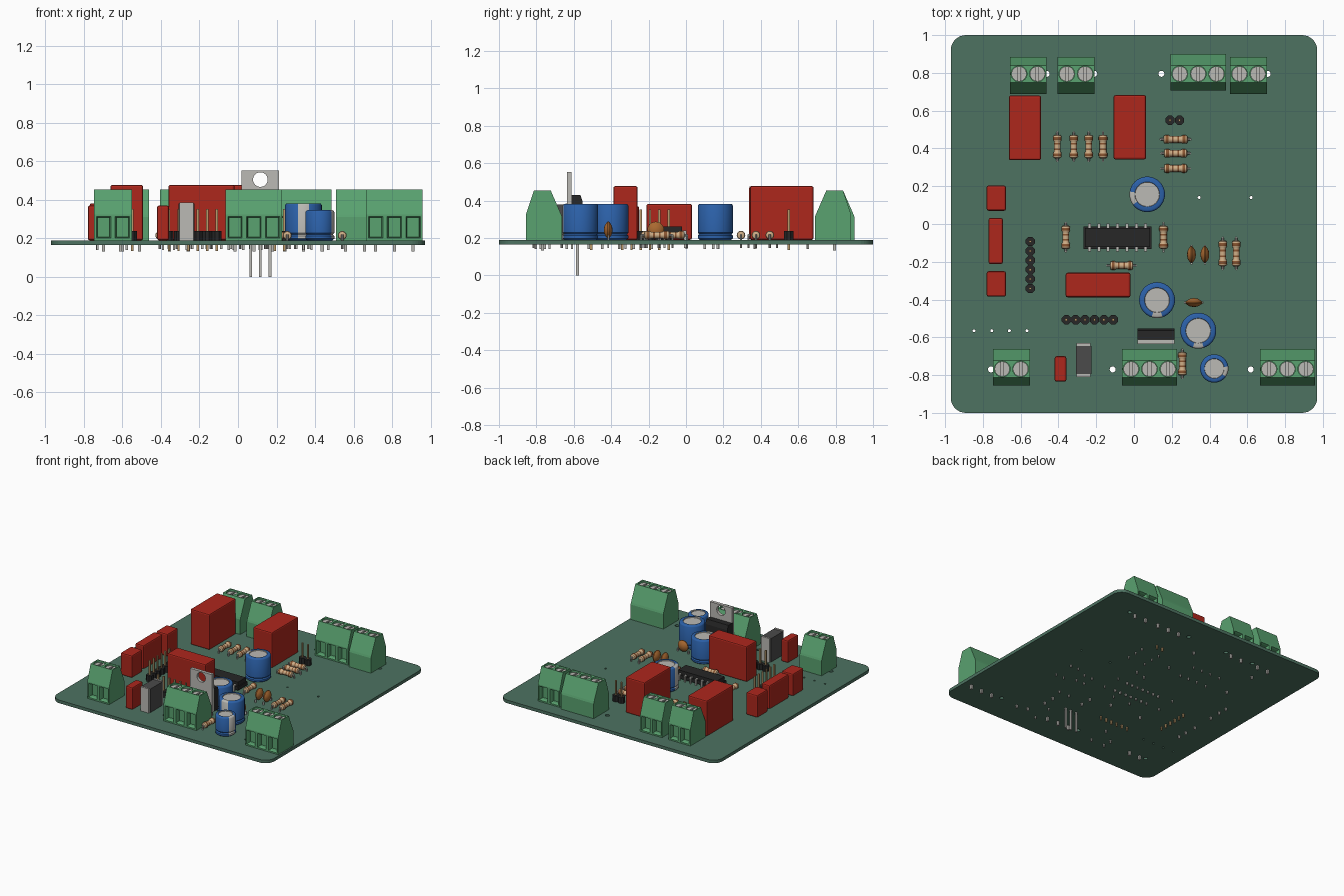
import bpy, bmesh
from math import sin, cos, pi, radians
from mathutils import Matrix, Vector

if "Cube" in bpy.data.objects:
    bpy.data.objects.remove(bpy.data.objects["Cube"])

Z = 0.19  # top of the board


def mat(name, *c):
    m = bpy.data.materials.new(name)
    m.diffuse_color = (*c, 1)
    m.use_nodes = True
    m.node_tree.nodes["Principled BSDF"].inputs["Base Color"].default_value = m.diffuse_color
    return m


BOARD = mat("board_green", 0.075, 0.17, 0.12)
GREEN = mat("terminal_green", 0.1, 0.36, 0.16)
RED = mat("film_red", 0.42, 0.02, 0.012)
BLUE = mat("sleeve_blue", 0.025, 0.12, 0.4)
BLACK = mat("black_plastic", 0.02, 0.02, 0.02)
DARK = mat("dark_grey", 0.07, 0.07, 0.07)
METAL = mat("metal", 0.5, 0.49, 0.46)
TAN = mat("resistor_tan", 0.62, 0.42, 0.24)
BROWN = mat("band_brown", 0.25, 0.09, 0.03)
ORANGE = mat("ceramic_orange", 0.4, 0.14, 0.03)
GOLD = mat("pin_gold", 0.5, 0.33, 0.15)


def box(bm, x0, x1, y0, y1, z0, z1, mi=0):
    prism(bm, [(x0, y0), (x1, y0), (x1, y1), (x0, y1)], z0, z1, mi)


def prism(bm, pts, z0, z1, mi=0, mx=Matrix()):
    lo = [bm.verts.new(mx @ Vector((x, y, z0))) for x, y in pts]
    hi = [bm.verts.new(mx @ Vector((x, y, z1))) for x, y in pts]
    n = len(pts)
    fs = [bm.faces.new(lo[::-1]), bm.faces.new(hi)]
    fs += [bm.faces.new((lo[i], lo[(i + 1) % n], hi[(i + 1) % n], hi[i])) for i in range(n)]
    for f in fs:
        f.material_index = mi


def arc(x, y, r, a0=0, a1=360, n=24):
    full = a1 - a0 == 360
    k = n if full else n + 1
    return [(x + r * cos(radians(a0 + (a1 - a0) * i / n)),
             y + r * sin(radians(a0 + (a1 - a0) * i / n))) for i in range(k)]


def lathe(bm, prof, mx, n=24, pick=lambda band, a: 0):
    rings = [[bm.verts.new(mx @ Vector((r * cos(2 * pi * i / n), r * sin(2 * pi * i / n), t)))
              for i in range(n)] for r, t in prof]
    bm.faces.new(rings[0][::-1])
    bm.faces.new(rings[-1]).material_index = pick(len(prof), 0)
    for j in range(len(prof) - 1):
        for i in range(n):
            k = (i + 1) % n
            f = bm.faces.new((rings[j][i], rings[j][k], rings[j + 1][k], rings[j + 1][i]))
            f.material_index = pick(j, 360 * (i + 0.5) / n)


def pin(bm, x, y, z0, z1, mi=0, w=0.012):
    box(bm, x - w / 2, x + w / 2, y - w / 2, y + w / 2, z0, z1, mi)


def finish(bm, name, mats, smooth=False, bevel=0, cut=None):
    bmesh.ops.recalc_face_normals(bm, faces=bm.faces)
    me = bpy.data.meshes.new(name)
    bm.to_mesh(me)
    ob = bpy.data.objects.new(name, me)
    bpy.context.collection.objects.link(ob)
    for m in mats:
        me.materials.append(m)
    if bevel:
        b = ob.modifiers.new("bevel", 'BEVEL')
        b.width, b.segments = bevel, 2
    if cut:
        cutter = finish(cut, name + "_cutter", mats[:1])
        b = ob.modifiers.new("holes", 'BOOLEAN')
        b.operation, b.solver, b.object = 'DIFFERENCE', 'EXACT', cutter
        dg = bpy.context.evaluated_depsgraph_get()
        me = bpy.data.meshes.new_from_object(ob.evaluated_get(dg))
        ob.modifiers.clear()
        ob.data = me
        bpy.data.objects.remove(cutter)
    if smooth:
        me.polygons.foreach_set("use_smooth", [True] * len(me.polygons))
        me.set_sharp_from_angle(angle=radians(35))
    return ob


# Board with rounded corners and drilled holes
bm, cut = bmesh.new(), bmesh.new()
outline = []
for x, y, a in ((.89, .92, 0), (-.89, .92, 90), (-.89, -.92, 180), (.89, -.92, 270)):
    outline += arc(x, y, 0.08, a, a + 90, 8)
prism(bm, outline, 0.165, Z)
holes = [(x, .795, .016) for x in (-.462, -.21, .145, .708)]
holes += [(x, -.77, .016) for x in (-.757, -.113, .618)]
holes += [(x, -.565, .008) for x in (-.847, -.753, -.66, -.567)]
holes += [(x, .14, .008) for x in (.345, .62)]
for x, y, r in holes:
    prism(cut, arc(x, y, r, n=16), 0.1, 0.3)
finish(bm, "circuit_board", [BOARD], cut=cut)


# Screw terminals: profile swept across the ways, wire openings, screw wells
def terminal(idx, xc, yc, ways, s):
    p = 0.0975
    xs = [xc + p * (i - ways / 2) for i in range(ways + 1)]
    prof = [(-.096, Z), (-.096, .325), (-.053, .453), (.037, .453), (.093, .325), (.098, .31), (.098, Z)]
    bm, cut, sc = bmesh.new(), bmesh.new(), bmesh.new()
    rows = [[bm.verts.new((x, yc + s * y, z)) for y, z in prof] for x in xs]
    fronts, n = [], len(prof)
    for a, b in zip(rows, rows[1:]):
        for j in range(n):
            f = bm.faces.new((a[j], b[j], b[(j + 1) % n], a[(j + 1) % n]))
            if j == 0:
                fronts.append(f)
    bm.faces.new(rows[0])
    bm.faces.new(rows[-1])
    bmesh.ops.recalc_face_normals(bm, faces=bm.faces)
    bmesh.ops.inset_individual(bm, faces=fronts, thickness=0.016, depth=0)
    bmesh.ops.inset_individual(bm, faces=fronts, thickness=0.008, depth=-0.015)
    bmesh.ops.inset_individual(bm, faces=fronts, thickness=0.001, depth=-0.025)
    sy = yc - s * 0.01
    sy += s * 0.002
    for x in (a + p / 2 for a in xs[:-1]):
        prism(cut, arc(x, sy, .042), .39, .5)
        prism(sc, arc(x, sy, .04), .385, .425)
        prism(sc, arc(x, sy, .04, -80, 80, 12), .425, .44)
        prism(sc, arc(x, sy, .04, 100, 260, 12), .425, .44)
        pin(sc, x, sy, .132, Z, 0, .016)
    finish(bm, f"terminal_block_{idx}", [GREEN], cut=cut)
    finish(sc, f"terminal_screws_{idx}", [METAL])


for i, t in enumerate([(-.56, .787, 2, -1), (-.307, .787, 2, -1), (.34, .803, 3, 1), (.607, .787, 2, -1),
                       (-.649, -.76, 2, 1), (.082, -.76, 3, 1), (.812, -.76, 3, 1)]):
    terminal(i + 1, *t)

# Red box film capacitors
for i, (x0, x1, y0, y1, h) in enumerate([
        (-.663, -.492, .338, .68, .477), (-.108, .064, .342, .682, .477), (-.362, -.018, -.388, -.258, .477),
        (-.78, -.678, .07, .204, .37), (-.77, -.694, -.212, .032, .382), (-.78, -.678, -.385, -.25, .37),
        (-.42, -.358, -.835, -.7, .37)]):
    bm = bmesh.new()
    box(bm, x0, x1, y0, y1, Z, h)
    finish(bm, f"film_capacitor_{i + 1}", [RED], bevel=0.01)
    bm = bmesh.new()
    xc, yc = (x0 + x1) / 2, (y0 + y1) / 2
    for s in (-1, 1):
        if x1 - x0 > y1 - y0:
            pin(bm, xc + s * ((x1 - x0) / 2 - .03), yc, .14, Z)
        else:
            pin(bm, xc, yc + s * ((y1 - y0) / 2 - .03), .14, Z)
    finish(bm, f"film_capacitor_leads_{i + 1}", [METAL])

# Electrolytic capacitors: blue sleeve, grey top and polarity stripe
for i, (x, y, r, h, ang) in enumerate([(.07, .157, .094, .382, 195), (.122, -.403, .095, .382, 270),
                                       (.34, -.565, .095, .382, 270), (.425, -.765, .075, .346, 345)]):
    def pick(j, a):
        stripe = abs((a - ang + 180) % 360 - 180) < 22
        return 1 if j >= 8 or (stripe and j > 0) else 0
    bm = bmesh.new()
    lathe(bm, [(r - .01, Z), (r, Z + .008), (r, Z + .022), (r - .007, Z + .03), (r, Z + .038),
               (r, h - .01), (r - .004, h - .003), (r - .01, h), (r * .7, h), (r * .68, h - .006)],
          Matrix.Translation((x, y, 0)), 40, pick)
    for s in (-1, 1):
        d = radians(ang)
        pin(bm, x + s * .045 * cos(d), y + s * .045 * sin(d), .14, Z + .01, 1)
    finish(bm, f"electrolytic_capacitor_{i + 1}", [BLUE, METAL], smooth=True)

# Resistors: dumbbell body with bands and bent leads
R = [(x, .41, 1, 1) for x in (-.406, -.319, -.24, -.164)]
R += [(-.361, -.07, 1, 1), (.156, -.07, 1, 1), (.256, -.74, 1, 1), (.47, -.156, 1, 1.1), (.541, -.156, 1, 1.1)]
R += [(.22, .448, 0, 1.05), (.22, .374, 0, 1), (.22, .294, 0, 1), (-.066, -.22, 0, 1)]
for i, (x, y, vert, k) in enumerate(R):
    mx = Matrix.Translation((x, y, .215)) @ Matrix.Rotation(pi / 2 * vert, 4, 'Z') @ Matrix.Rotation(pi / 2, 4, 'Y')
    half = [(.012, .062), (.02, .058), (.023, .05), (.023, .036), (.018, .028), (.018, .018), (.018, .01)]
    prof = [(r, -t * k) for r, t in half] + [(r, t * k) for r, t in half[::-1]]
    bm = bmesh.new()
    lathe(bm, prof, mx, 16, lambda j, a: 1 if j in (2, 5, 7, 10) else 0)
    e = .076 * k
    lathe(bm, [(.006, -e), (.006, e)], mx, 8, lambda j, a: 2)
    for s in (-1, 1):
        px, py = (x, y + s * e) if vert else (x + s * e, y)
        prism(bm, arc(px, py, .006, n=8), .145, .219, 2)
    finish(bm, f"resistor_{i + 1}", [TAN, BROWN, METAL], smooth=True)

# Ceramic disc capacitors
for i, (x, y, vert) in enumerate([(.304, -.162, 1), (.375, -.162, 1), (.317, -.416, 0)]):
    bm = bmesh.new()
    mx = Matrix.Translation((x, y, .242)) @ Matrix.Rotation(pi / 2 * vert, 4, 'Z') @ Matrix.Rotation(pi / 2, 4, 'X')
    lathe(bm, [(.006, -.023), (.022, -.02), (.037, -.011), (.045, -.003), (.045, .003),
               (.037, .011), (.022, .02), (.006, .023)], mx, 24)
    for s in (-1, 1):
        px, py = (x, y + s * .047) if vert else (x + s * .047, y)
        pin(bm, px, py, .145, .215, 1, .01)
    finish(bm, f"ceramic_capacitor_{i + 1}", [ORANGE, METAL], smooth=True)

# Dual in-line chip in its socket
bm = bmesh.new()
cx, cy = -.087, -.072
box(bm, cx - .18, cx + .18, cy - .06, cy + .06, .2, .228)
box(bm, cx - .172, cx + .172, cy - .05, cy + .05, .228, .262)
for i in range(-3, 4):
    for s in (-1, 1):
        x = cx + i * .0497
        pin(bm, x, cy + s * .068, .145, .235, 1, .012)
        box(bm, x - .008, x + .008, cy + s * .06 - .014, cy + s * .06 + .014, .232, .24, 1)
finish(bm, "integrated_circuit", [BLACK, METAL])

# Voltage regulator with drilled tab and long legs
bm, cut = bmesh.new(), bmesh.new()
x0, x1, xc = .018, .214, .116
box(bm, x0, x1, -.636, -.611, .246, .552)
prism(cut, arc(xc, -.505, .038), -1, 1, 0, Matrix.Rotation(-pi / 2, 4, 'X') @ Matrix.Scale(1, 4))
for v in cut.verts:
    v.co.z = abs(v.co.z)
finish(bm, "regulator_tab", [METAL], cut=cut)
bm = bmesh.new()
body = [(-.625, .246), (-.557, .246), (-.553, .25), (-.553, .395), (-.565, .43), (-.625, .43)]
lo, hi = ([bm.verts.new((x, y, z)) for y, z in body] for x in (x0, x1))
bm.faces.new(lo)
bm.faces.new(hi)
for j in range(6):
    bm.faces.new((lo[j], lo[(j + 1) % 6], hi[(j + 1) % 6], hi[j]))
for i in (-1, 0, 1):
    x = xc + i * .05
    pin(bm, x, -.58, 0, .25, 1, .014)
    box(bm, x - .013, x + .013, -.587, -.573, .17, .25, 1)
finish(bm, "regulator_body", [BLACK, METAL])

# Upright block with metal end plates
bm = bmesh.new()
box(bm, -.308, -.226, -.795, -.645, Z, .38)
for y in (-.81, -.645):
    box(bm, -.304, -.23, y, y + .016, Z, .385, 1)
    pin(bm, -.267, y + .008, .14, Z, 1)
finish(bm, "plated_block", [DARK, METAL])

# Pin headers
for k, (x, y, n, vert) in enumerate([(-.549, -.217, 6, 1), (-.234, -.507, 6, 0), (.216, .549, 2, 0)]):
    bm = bmesh.new()
    for i in range(n):
        o = (i - (n - 1) / 2) * .0497
        px, py = (x, y + o) if vert else (x + o, y)
        oct_ = arc(px, py, .0265, 22.5, 382.5, 8)
        prism(bm, oct_, Z, .237)
        pin(bm, px, py, .135, .352, 1)
    finish(bm, f"pin_header_{k + 1}", [BLACK, GOLD])
